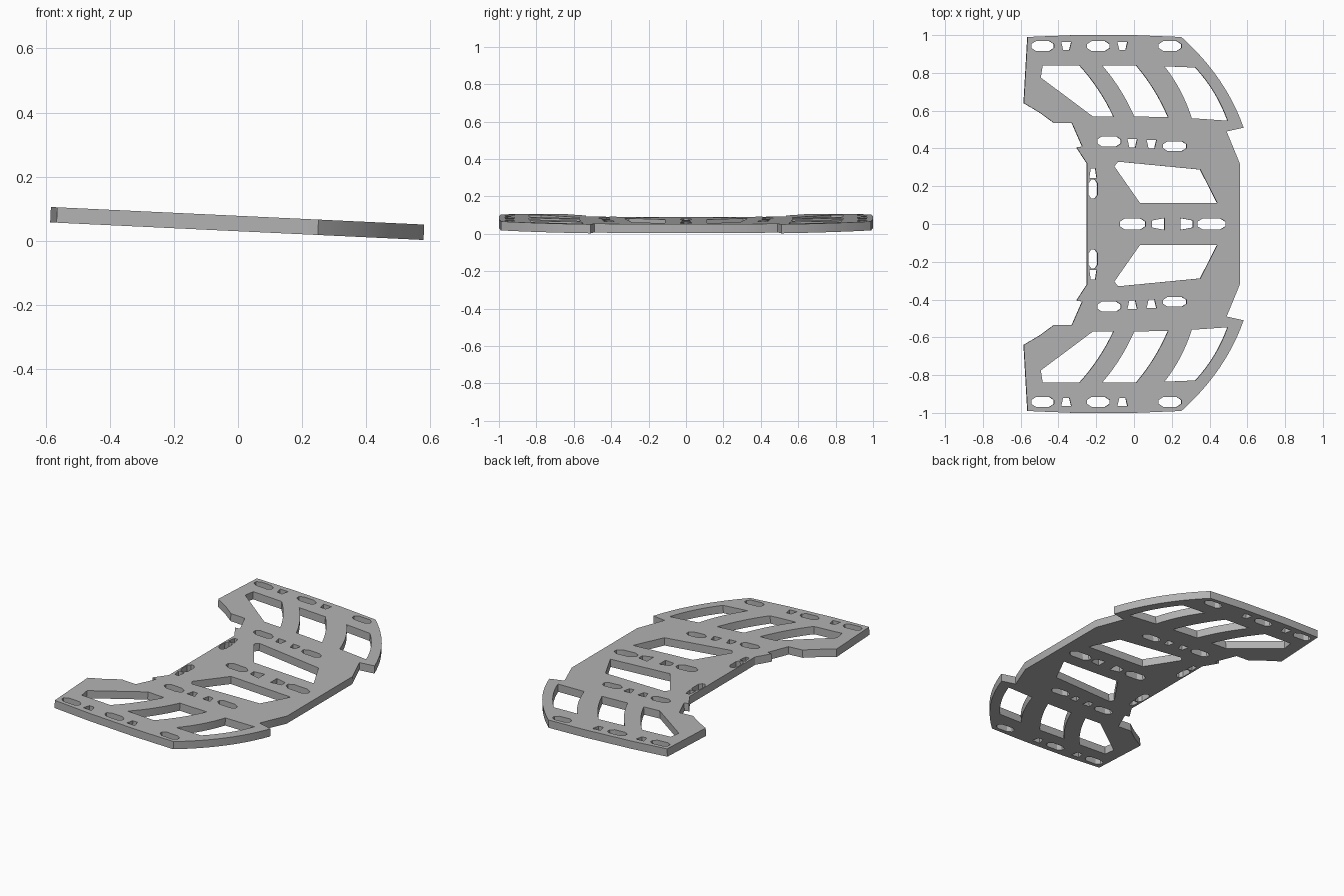
import bpy
import bmesh
from mathutils import Vector

THICKNESS = 0.048
TILT = 0.047

default_cube = bpy.data.objects.get("Cube")
if default_cube:
    bpy.data.objects.remove(default_cube, do_unlink=True)


def arc(start, middle, end, steps=8):
    """Quadratic curve through three points, end points included."""
    start, middle, end = Vector(start), Vector(middle), Vector(end)
    control = 2 * middle - (start + end) / 2
    points = []
    for i in range(steps + 1):
        t = i / steps
        p = start * (1 - t) ** 2 + control * 2 * t * (1 - t) + end * t * t
        points.append((p.x, p.y))
    return points


def slot(x, y, half_length, half_width, upright=False):
    """Long slot with chamfered ends."""
    corners = [(1, 0.4), (0.6, 1), (-0.6, 1), (-1, 0.4),
               (-1, -0.4), (-0.6, -1), (0.6, -1), (1, -0.4)]
    if upright:
        return [(x + b * half_width, y + a * half_length) for a, b in corners]
    return [(x + a * half_length, y + b * half_width) for a, b in corners]


def wedge(x, y, half_x, half_y, taper_x=0, taper_y=0):
    """Small four-sided hole, narrower towards the tapered direction."""
    points = []
    for a, b in [(-1, -1), (1, -1), (1, 1), (-1, 1)]:
        shrink_x = 0.6 if taper_y == b else 1
        shrink_y = 0.6 if taper_x == a else 1
        points.append((x + a * half_x * shrink_x, y + b * half_y * shrink_y))
    return points


def mirrored(points):
    return [(x, -y) for x, y in reversed(points)]


# Outer edge of one half, from the wide end round to the narrow waist
half_outline = [(0.56, 0.32), (0.49, 0.49)]
half_outline += arc((0.58, 0.51), (0.45, 0.765), (0.25, 0.99), 12)
half_outline += [(0, 1), (-0.32, 1), (-0.565, 0.99), (-0.585, 0.64),
                 (-0.5, 0.59), (-0.425, 0.535), (-0.33, 0.535),
                 (-0.275, 0.41), (-0.305, 0.405), (-0.25, 0.32)]
outline = half_outline + mirrored(half_outline)

# Large curved windows of the wing
wing_windows = [
    [(-0.22, 0.57), (-0.495, 0.775), (-0.485, 0.84)]
    + arc((-0.29, 0.84), (-0.19, 0.712), (-0.11, 0.57)),
    arc((0, 0.57), (-0.075, 0.712), (-0.17, 0.84))
    + arc((0.01, 0.84), (0.105, 0.71), (0.18, 0.565)),
    arc((0.305, 0.56), (0.245, 0.705), (0.16, 0.835))
    + arc((0.325, 0.828), (0.425, 0.695), (0.495, 0.547)),
]

# Straight window beside the middle bar
centre_window = [(-0.105, 0.305), (-0.085, 0.33), (0.35, 0.288),
                 (0.44, 0.112), (0.03, 0.112)]

# Strap slots along the rim, the inner rib and the waist
rim_slots = [slot(x, 0.942, 0.06, 0.026) for x in (-0.485, -0.19, 0.19)]
rim_slots += [wedge(x, 0.942, 0.027, 0.022, taper_y=-1) for x in (-0.36, -0.062)]
rib_slots = [
    slot(-0.133, 0.437, 0.062, 0.027),
    wedge(-0.01, 0.427, 0.026, 0.022, taper_y=-1),
    wedge(0.092, 0.422, 0.026, 0.022, taper_y=-1),
    slot(0.215, 0.412, 0.062, 0.026),
]
waist_slots = [
    slot(-0.218, 0.185, 0.05, 0.024, upright=True),
    wedge(-0.218, 0.268, 0.02, 0.025, taper_y=1),
]
half_holes = wing_windows + [centre_window] + rim_slots + rib_slots + waist_slots

# Slots along the middle bar
middle_slots = [
    slot(-0.008, 0, 0.068, 0.03),
    wedge(0.128, 0, 0.033, 0.031, taper_x=-1),
    wedge(0.278, 0, 0.033, 0.031, taper_x=1),
    slot(0.41, 0, 0.075, 0.03),
]

# Filled flat curve with all holes, thickened evenly
profile = bpy.data.curves.new("plate_profile", "CURVE")
profile.dimensions = "2D"
profile.fill_mode = "BOTH"
profile.extrude = THICKNESS / 2
loops = [outline] + middle_slots + half_holes + [mirrored(h) for h in half_holes]
for loop in loops:
    spline = profile.splines.new("POLY")
    spline.points.add(len(loop) - 1)
    for point, (x, y) in zip(spline.points, loop):
        point.co = (x, y, 0, 1)
    spline.use_cyclic_u = True

helper = bpy.data.objects.new("plate_profile", profile)
bpy.context.collection.objects.link(helper)
bpy.context.view_layer.update()
depsgraph = bpy.context.evaluated_depsgraph_get()
mesh = bpy.data.meshes.new_from_object(helper.evaluated_get(depsgraph))
bpy.data.objects.remove(helper, do_unlink=True)

# Weld the caps to the walls
bm = bmesh.new()
bm.from_mesh(mesh)
bmesh.ops.remove_doubles(bm, verts=bm.verts, dist=0.0005)
bmesh.ops.recalc_face_normals(bm, faces=bm.faces)
bm.to_mesh(mesh)
bm.free()

# Slightly tilted plate in plain grey
plate = bpy.data.objects.new("slotted_plate", mesh)
bpy.context.collection.objects.link(plate)
plate.location.z = 0.054
plate.rotation_euler.y = TILT

grey = bpy.data.materials.new("plain_grey")
grey.use_nodes = True
colour = (0.45, 0.45, 0.45, 1)
grey.diffuse_color = colour
grey.node_tree.nodes["Principled BSDF"].inputs["Base Color"].default_value = colour
mesh.materials.clear()
mesh.materials.append(grey)

bpy.ops.object.select_all(action="DESELECT")
plate.select_set(True)
bpy.context.view_layer.objects.active = plate
bpy.ops.object.shade_smooth_by_angle()
